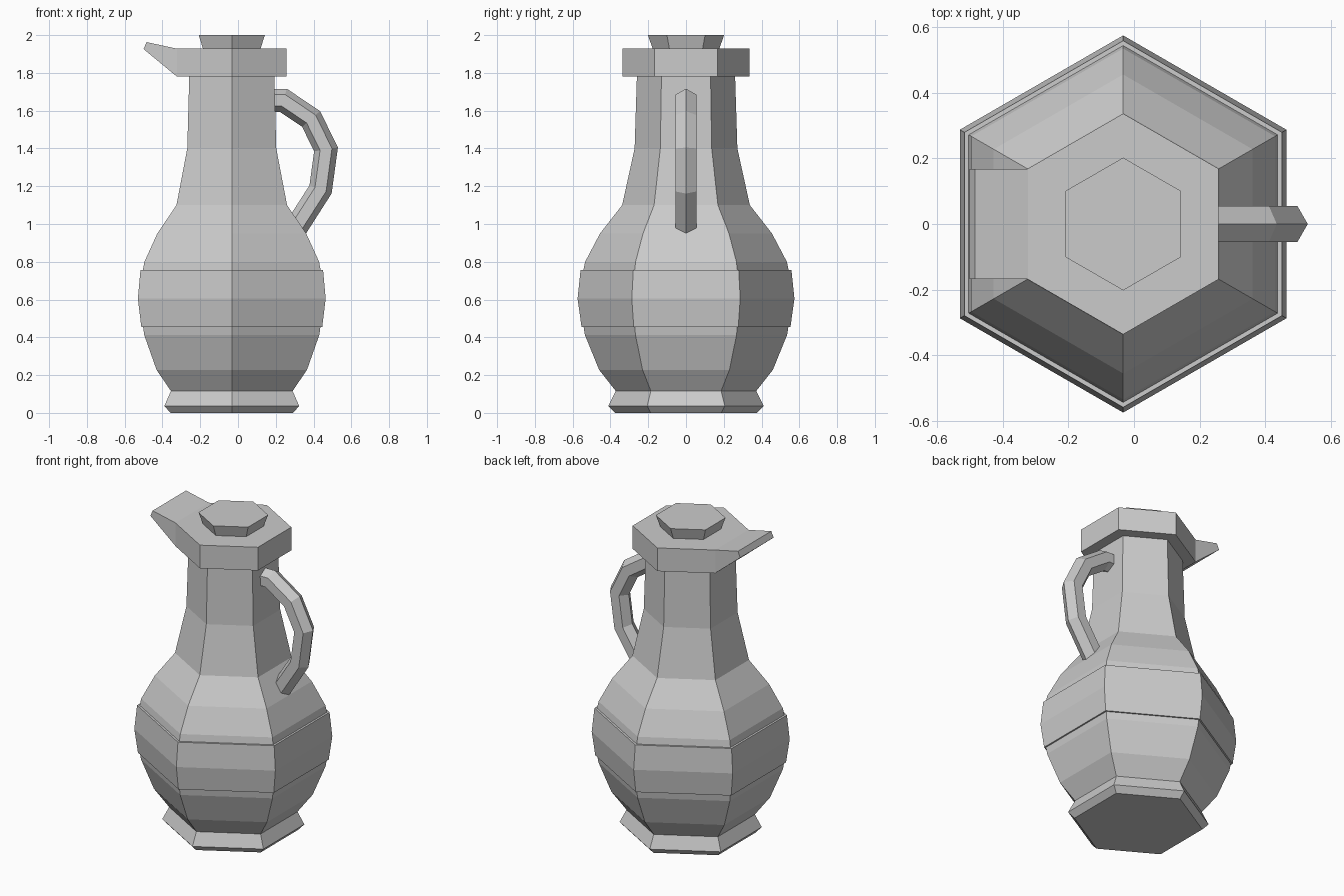
import bpy, bmesh
from math import sin, cos, pi
from mathutils import Vector

if "Cube" in bpy.data.objects:
    bpy.data.objects.remove(bpy.data.objects["Cube"])

CX = -0.033  # axis of the hexagonal vessel


def mesh_from_rings(name, rings):
    """Bridge equal-length closed rings, cap both ends, keep flat faces."""
    bm = bmesh.new()
    loops = [[bm.verts.new(p) for p in ring] for ring in rings]
    n = len(loops[0])
    for a, b in zip(loops, loops[1:]):
        for i in range(n):
            j = (i + 1) % n
            bm.faces.new((a[i], a[j], b[j], b[i]))
    bm.faces.new(loops[0][::-1])
    bm.faces.new(loops[-1])
    bmesh.ops.recalc_face_normals(bm, faces=bm.faces[:])
    mesh = bpy.data.meshes.new(name)
    bm.to_mesh(mesh)
    bm.free()
    obj = bpy.data.objects.new(name, mesh)
    bpy.context.collection.objects.link(obj)
    return obj


def hex_ring(r, z):
    return [(CX + r * cos(pi / 6 + i * pi / 3), r * sin(pi / 6 + i * pi / 3), z)
            for i in range(6)]


def hex_lathe(name, profile):
    return mesh_from_rings(name, [hex_ring(r, z) for r, z in profile])


# Foot, belly with raised middle band, and neck
hex_lathe("jug_body", [
    (0.375, 0), (0.412, 0.037), (0.372, 0.116), (0.46, 0.228), (0.535, 0.412),
    (0.542, 0.455), (0.553, 0.455), (0.574, 0.605), (0.558, 0.757),
    (0.543, 0.757), (0.534, 0.80), (0.455, 0.95), (0.338, 1.10),
    (0.272, 1.40), (0.26, 1.78)])

# Collar and flared lid knob
hex_lathe("collar", [(0.336, 1.78), (0.336, 1.928)])
hex_lathe("lid_knob", [(0.176, 1.928), (0.202, 2.0)])

# Spout: the left collar face drawn out to a thin lip
spout_side = [(-0.323, 1.78), (-0.323, 1.928), (-0.484, 1.963), (-0.5, 1.926)]
mesh_from_rings("spout", [[(x, y, z) for x, z in spout_side]
                          for y in (-0.168, 0.168)])

# Handle: hexagonal section swept along a mitred path
path = [Vector(p) for p in [(0.19, 1.655), (0.24, 1.655), (0.387, 1.556),
                            (0.466, 1.395), (0.437, 1.183), (0.30, 0.969)]]
dirs = [(b - a).normalized() for a, b in zip(path, path[1:])]
rings = []
for k, p in enumerate(path):
    d0, d1 = dirs[max(k - 1, 0)], dirs[min(k, len(dirs) - 1)]
    t = (d0 + d1).normalized()
    n = Vector((-t.y, t.x)) / t.dot(d0)
    ring = []
    for i in range(6):
        a = i * pi / 3
        q = p + n * 0.061 * cos(a)
        ring.append((q.x, 0.063 * sin(a), q.y))
    rings.append(ring)
mesh_from_rings("handle", rings)
